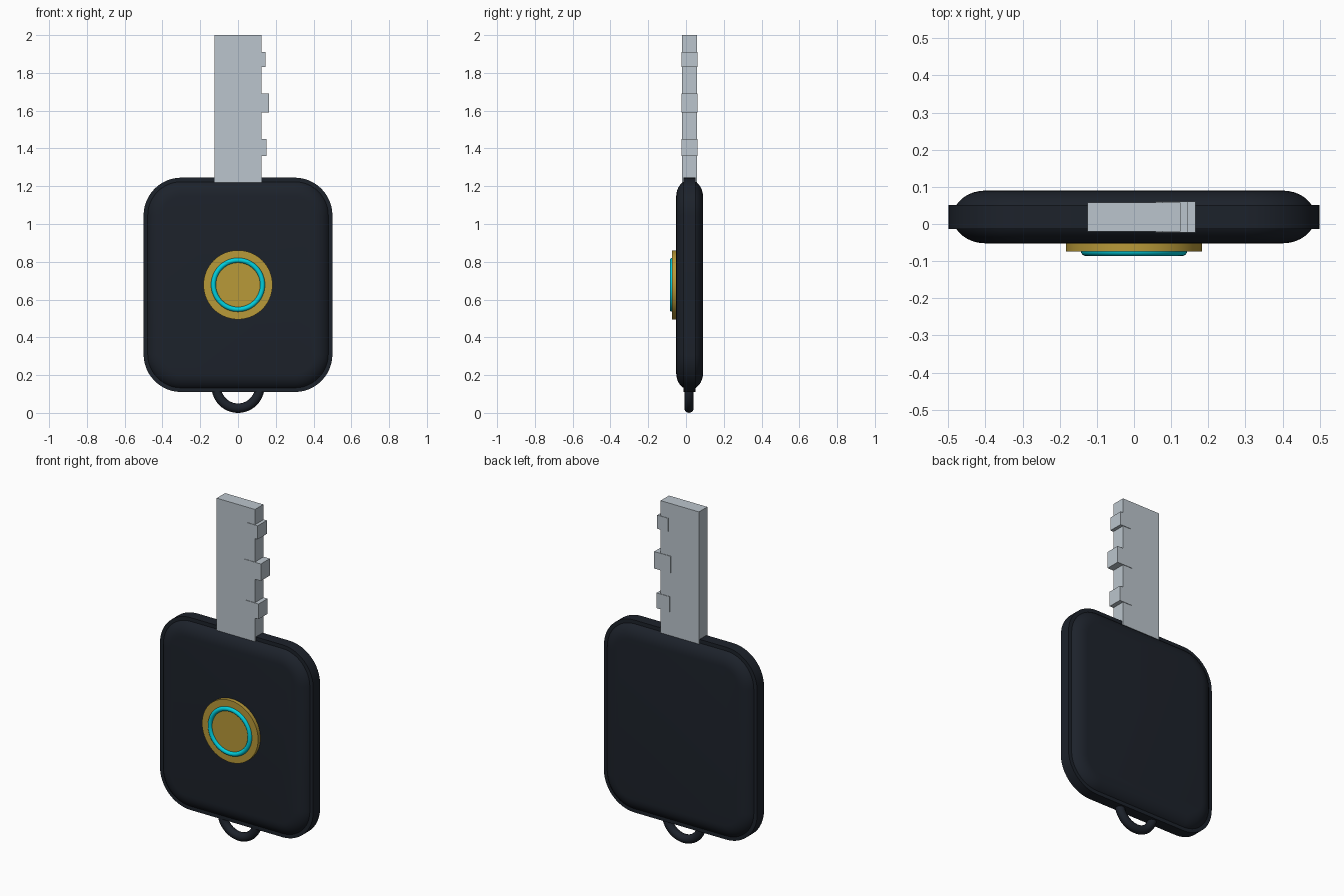
import bpy, bmesh
from math import sin, cos, pi

if "Cube" in bpy.data.objects:
    bpy.data.objects.remove(bpy.data.objects["Cube"])

YC, ZC = 0.019, 0.678          # middle of the key housing


def material(name, rgb):
    m = bpy.data.materials.new(name)
    m.diffuse_color = (*rgb, 1)
    m.use_nodes = True
    m.node_tree.nodes["Principled BSDF"].inputs["Base Color"].default_value = m.diffuse_color
    return m


DARK = material("dark_plastic", (0.012, 0.016, 0.024))
GOLD = material("gold", (0.48, 0.32, 0.04))
CYAN = material("cyan", (0.0, 0.62, 0.72))
STEEL = material("steel", (0.5, 0.56, 0.61))


def finish(ob, name, mat, smooth=True):
    ob.name = name
    ob.data.materials.append(mat)
    if smooth:
        bpy.ops.object.select_all(action='DESELECT')
        ob.select_set(True)
        bpy.context.view_layer.objects.active = ob
        bpy.ops.object.shade_smooth_by_angle(angle=0.6)


def rounded_rect(inset, n=12):
    hx, hz, r = 0.5 - inset, 0.5675 - inset, 0.2 - inset
    pts = []
    for q, (sx, sz) in enumerate([(1, 1), (-1, 1), (-1, -1), (1, -1)]):
        for i in range(n + 1):
            a = (q + i / n) * pi / 2
            pts.append((sx * (hx - r) + r * cos(a), ZC + sz * (hz - r) + r * sin(a)))
    return pts


def rounded_slab(name, layers, mat):
    """Loft rounded rectangles given as (y, inset) layers."""
    bm = bmesh.new()
    rings = [[bm.verts.new((x, y, z)) for x, z in rounded_rect(d)] for y, d in layers]
    for a, b in zip(rings, rings[1:]):
        for i in range(len(a)):
            j = (i + 1) % len(a)
            bm.faces.new((a[i], a[j], b[j], b[i]))
    bm.faces.new(rings[0])
    bm.faces.new(rings[-1])
    bmesh.ops.recalc_face_normals(bm, faces=bm.faces)
    me = bpy.data.meshes.new(name)
    bm.to_mesh(me)
    bm.free()
    ob = bpy.data.objects.new(name, me)
    bpy.context.collection.objects.link(ob)
    finish(ob, name, mat)


def box(name, x0, x1, y0, y1, z0, z1, mat):
    bpy.ops.mesh.primitive_cube_add(size=1, location=((x0 + x1) / 2, (y0 + y1) / 2, (z0 + z1) / 2))
    ob = bpy.context.object
    ob.scale = (x1 - x0, y1 - y0, z1 - z0)
    bpy.ops.object.transform_apply(location=False, rotation=False, scale=True)
    finish(ob, name, mat, smooth=False)


def torus(name, y, z, major, minor, mat):
    bpy.ops.mesh.primitive_torus_add(location=(0, y, z), rotation=(pi / 2, 0, 0),
                                     major_radius=major, minor_radius=minor,
                                     major_segments=64, minor_segments=16)
    finish(bpy.context.object, name, mat)


# Pillowed housing with a square-edged rim band around it
angles = [-pi / 2 + pi * i / 16 for i in range(17)]
rounded_slab("housing", [(YC + 0.071 * sin(a), 0.012 + 0.088 * (1 - cos(a))) for a in angles], DARK)
rounded_slab("rim_band", [(YC - 0.032, 0), (YC + 0.032, 0)], DARK)

# Button disc and glowing ring on the front
bpy.ops.mesh.primitive_cylinder_add(vertices=64, radius=0.183, depth=0.04,
                                    location=(0, -0.054, ZC), rotation=(pi / 2, 0, 0))
finish(bpy.context.object, "button_disc", GOLD)
torus("button_ring", -0.073, ZC, 0.13, 0.013, CYAN)

# Keyring loop at the bottom
torus("keyring_loop", 0.016, 0.14, 0.115, 0.025, DARK)

# Blade and its teeth
box("blade", -0.125, 0.125, -0.02, 0.058, 1.22, 2.0, STEEL)
for i, (x0, x1, z0, z1) in enumerate([(0.065, 0.15, 1.36, 1.45),
                                      (0.058, 0.165, 1.59, 1.69),
                                      (0.075, 0.145, 1.83, 1.91)]):
    box(f"tooth_{i + 1}", x0, x1, -0.023, 0.061, z0, z1, STEEL)
